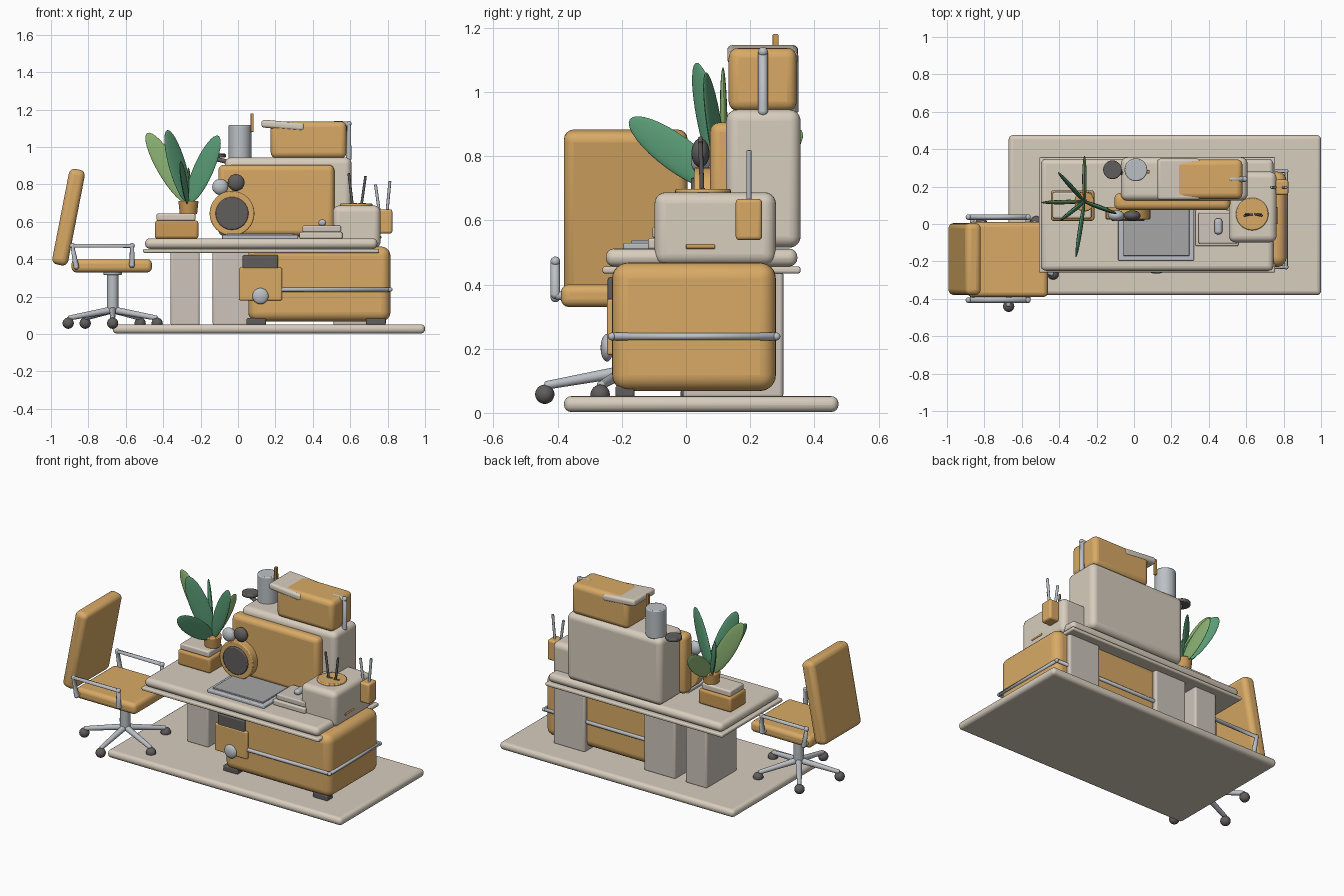
import bpy, math
from mathutils import Vector, Matrix

if "Cube" in bpy.data.objects:
    bpy.data.objects.remove(bpy.data.objects["Cube"])


def mat(name, r, g, b):
    m = bpy.data.materials.new(name)
    m.diffuse_color = (r, g, b, 1)
    m.use_nodes = True
    m.node_tree.nodes["Principled BSDF"].inputs["Base Color"].default_value = m.diffuse_color
    return m


GOLD = mat("gold", .69, .40, .13)
AMBER = mat("amber", .60, .32, .09)
CREAM = mat("cream", .68, .61, .51)
STONE = mat("stone", .62, .56, .50)
METAL = mat("metal", .50, .53, .56)
DARK = mat("dark", .12, .11, .11)
PAD = mat("pad_grey", .38, .38, .38)
GREEN = mat("green", .10, .33, .18)
LIME = mat("lime", .27, .47, .18)


def finish(name, m):
    o = bpy.context.object
    o.name = name
    o.data.materials.append(m)
    bpy.ops.object.shade_smooth_by_angle(angle=math.radians(40))
    return o


def box(name, x, y, z, m, bevel=.01, rot=(0, 0, 0), seg=4):
    """Rounded box from (min, max) ranges."""
    size = [r[1] - r[0] for r in (x, y, z)]
    bpy.ops.mesh.primitive_cube_add(size=1, location=[sum(r) / 2 for r in (x, y, z)])
    o = bpy.context.object
    o.data.transform(Matrix.Diagonal((*size, 1)))
    o.rotation_euler = rot
    b = o.modifiers.new("bevel", 'BEVEL')
    b.width, b.segments = min(bevel, min(size) * .48), seg
    return finish(name, m)


def rod(name, a, b, r, m, r2=None):
    """Cylinder or cone between two points, with softened rims."""
    a, b = Vector(a), Vector(b)
    bpy.ops.mesh.primitive_cone_add(vertices=32, radius1=r, radius2=r if r2 is None else r2,
                                    depth=(b - a).length, location=(a + b) / 2)
    o = bpy.context.object
    o.rotation_euler = (b - a).to_track_quat('Z', 'Y').to_euler()
    bv = o.modifiers.new("bevel", 'BEVEL')
    bv.width, bv.segments = min(r * .3, .006), 2
    bv.limit_method = 'ANGLE'
    return finish(name, m)


def ball(name, c, s, m):
    bpy.ops.mesh.primitive_uv_sphere_add(segments=32, ring_count=16, location=c)
    bpy.context.object.data.transform(Matrix.Diagonal((*s, 1)))
    return finish(name, m)


def tube(name, pts, r, m):
    """Bent pipe through a list of points."""
    cu = bpy.data.curves.new(name, 'CURVE')
    cu.dimensions, cu.bevel_depth, cu.bevel_resolution, cu.use_fill_caps = '3D', r, 4, True
    sp = cu.splines.new('POLY')
    sp.points.add(len(pts) - 1)
    for p, q in zip(sp.points, pts):
        p.co = (*q, 1)
    o = bpy.data.objects.new(name, cu)
    bpy.context.collection.objects.link(o)
    cu.materials.append(m)
    for i, q in enumerate(pts):
        ball(f"{name}_joint_{i}", q, (r, r, r), m)


# Base slab
box("base_slab", (-.67, 1), (-.38, .475), (.003, .052), CREAM, .022)

# Chair
CX, CY = -.67, -.19
box("chair_seat", (-.89, -.46), (-.39, .01), (.33, .40), GOLD, .025)
box("chair_back", (-.949, -.863), (-.38, .005), (.365, .885), GOLD, .03, (0, math.radians(11), 0))
for i, y in enumerate((-.407, .037)):
    tube(f"chair_arm_{i}", [(-.865, y, .36), (-.885, y, .472), (-.567, y, .472), (-.567, y, .37)], .015, METAL)
    for x in (-.865, -.567):
        rod("arm_bracket", (x, y, .365), (x, CY + (y - CY) * .8, .365), .013, METAL)
rod("chair_column", (CX, CY, .12), (CX, CY, .335), .03, METAL)
rod("chair_plate", (CX, CY, .315), (CX, CY, .335), .05, METAL)
for i in range(5):
    a = math.radians(-90 + 72 * i)
    d = Vector((math.cos(a), math.sin(a), 0))
    c = Vector((CX, CY, 0))
    rod(f"chair_spoke_{i}", c + Vector((0, 0, .13)), c + d * .25 + Vector((0, 0, .085)), .019, METAL, .013)
    ball(f"chair_caster_{i}", c + d * .25 + Vector((0, 0, .058)), (.03, .03, .03), DARK)

# Desk top, under-board and pedestals
box("desk_top", (-.497, .745), (-.25, .347), (.456, .512), CREAM, .026)
box("desk_underboard", (-.508, .755), (-.26, .357), (.434, .456), CREAM, .008)
for i, x in enumerate(((-.36, -.205), (-.135, .09), (.51, .735))):
    box(f"pedestal_{i}", x, (-.01, .303), (.045, .445), STONE, .012)

# Large rounded lower body with rail and feet
box("lower_body", (.055, .815), (-.23, .28), (.068, .468), GOLD, .05, seg=6)
tube("body_rail", [(.20, -.231, .238), (.814, -.231, .238), (.814, .282, .238), (.055, .282, .238)], .012, METAL)
for i, x in enumerate((.045, .685)):
    box(f"body_foot_{i}", (x, x + .105), (-.22, -.16), (.048, .085), DARK, .008)
box("front_plate", (.005, .235), (-.246, -.19), (.18, .355), GOLD, .008)
box("front_vent", (.025, .215), (-.244, -.16), (.345, .423), DARK, .008)
ball("front_knob", (.12, -.246, .203), (.043, .02, .043), METAL)

# Desk pad, books and pointer
box("pad_frame", (-.085, .322), (-.195, .10), (.508, .53), METAL, .006)
box("pad_surface", (-.06, .297), (-.17, .09), (.526, .539), PAD, .004)
box("lower_book", (.328, .558), (-.118, .075), (.51, .545), CREAM, .008)
box("upper_book", (.345, .55), (-.105, .06), (.545, .58), STONE, .008)
box("pointer", (.43, .472), (-.055, .03), (.578, .612), METAL, .016)

# Side box with slotted disc, sticks and holder
box("side_box", (.507, .762), (-.098, .28), (.46, .687), CREAM, .035, seg=6)
rod("slot_disc", (.632, .053, .68), (.632, .053, .698), .087, GOLD)
for x0, x1, z in ((.612, .592, .86), (.66, .682, .845)):
    box("disc_slot", (x0 - .015, x0 + .025), (.046, .06), (.69, .701), DARK, .003)
    rod("dark_stick", (x0, .05, .69), (x1, .045, z), .007, DARK)
rod("side_handle", (.76, 0, .518), (.76, .09, .518), .007, AMBER)
box("side_holder", (.755, .825), (.155, .237), (.538, .667), GOLD, .012)
for x0, x1, z in ((.763, .735, .80), (.792, .812, .818)):
    rod("grey_stick", (x0, .196, .60), (x1, .196, z), .008, METAL)

# Upper panel and cabinet
box("upper_panel", (-.105, .515), (.075, .165), (.525, .905), GOLD, .03)
box("back_cabinet", (-.07, .607), (.125, .357), (.515, .945), CREAM, .035, seg=6)
box("top_case", (.175, .58), (.133, .345), (.94, 1.137), GOLD, .03)
box("tilted_cover", (.125, .355), (.129, .349), (1.095, 1.137), CREAM, .015, (0, math.radians(5), 0))
tube("case_handle", [(.52, .24, 1.125), (.592, .24, 1.125), (.592, .24, .94)], .015, METAL)
rod("canister", (.01, .29, .935), (.01, .29, 1.117), .061, METAL)
box("canister_lever", (.067, .084), (.27, .288), (1.08, 1.18), AMBER, .004)
rod("dark_disc", (-.115, .29, .943), (-.115, .29, .965), .05, DARK)
rod("disc_arm", (-.115, .29, .935), (-.05, .27, .92), .012, DARK)

# Round dial with two caps
rod("dial_ring", (-.032, .09, .645), (-.032, .025, .645), .12, GOLD)
rod("dial_face", (-.032, .06, .645), (-.032, .015, .645), .088, DARK)
ball("light_cap", (-.095, .045, .787), (.043, .03, .043), METAL)
ball("dark_cap", (-.01, .045, .81), (.045, .028, .045), DARK)

# Plant on its stand
box("plant_stand", (-.445, -.212), (.017, .18), (.51, .607), AMBER, .015)
box("plant_slab", (-.435, -.228), (.03, .17), (.605, .645), CREAM, .01)
rod("plant_pot", (-.265, .12, .64), (-.265, .12, .712), .046, AMBER, .054)
root = Vector((-.265, .12, .70))
tips = [((-.485, .115, 1.075), LIME), ((-.38, .03, 1.09), GREEN), ((-.105, .06, 1.06), GREEN),
        ((-.31, -.175, .915), GREEN), ((-.265, .36, .88), LIME), ((-.40, .27, .98), GREEN)]
for i, (tip, m) in enumerate(tips):
    d = Vector(tip) - root
    z = d.normalized()
    side = z.cross(Vector((0, 0, 1))).normalized()  # thin axis, horizontal
    wide = side.cross(z)
    o = ball(f"leaf_{i}", (0, 0, 0), (.012, .056, d.length * .5), m)
    o.matrix_world = Matrix.Translation(root + d * .5) @ Matrix((side, -wide, z)).transposed().to_4x4()
